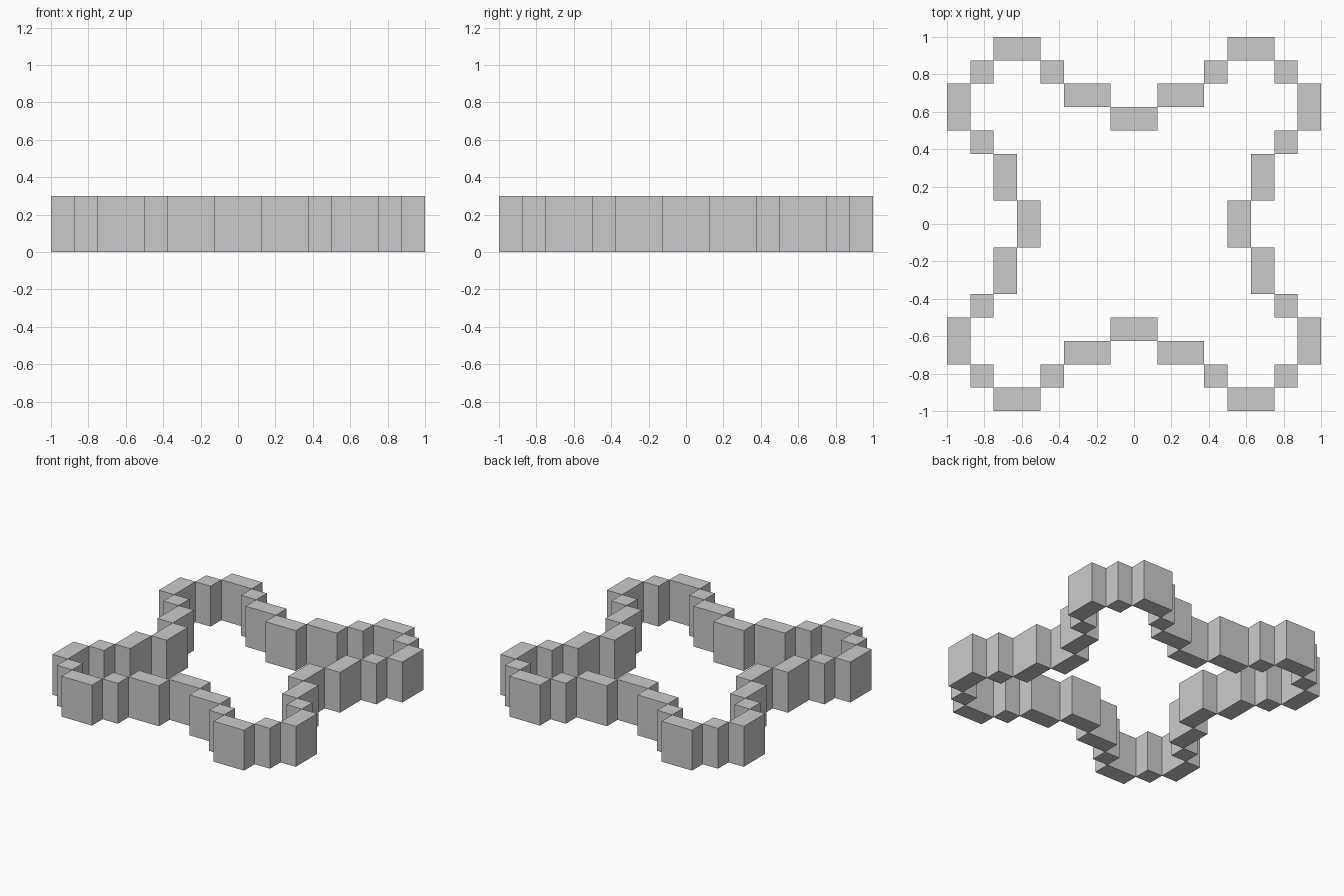
import bpy, bmesh

if "Cube" in bpy.data.objects:
    bpy.data.objects.remove(bpy.data.objects["Cube"])

U = 0.125   # plan grid step
H = 0.30    # wall height

def block(name, x, y, w, d):
    """Wall block from its plan corner and size, in grid steps."""
    bm = bmesh.new()
    bmesh.ops.create_cube(bm, size=1)
    for v in bm.verts:
        v.co = ((x + (v.co.x + 0.5) * w) * U,
                (y + (v.co.y + 0.5) * d) * U,
                (v.co.z + 0.5) * H)
    me = bpy.data.meshes.new(name)
    bm.to_mesh(me)
    bm.free()
    ob = bpy.data.objects.new(name, me)
    bpy.context.collection.objects.link(ob)

# Blocks of one quadrant, repeated in all four corners
quadrant = [
    ("inner_wall_x", 1, 5, 2, 1),
    ("step_x", 3, 6, 1, 1),
    ("end_wall_x", 4, 7, 2, 1),
    ("corner_step", 6, 6, 1, 1),
    ("end_wall_y", 7, 4, 1, 2),
    ("step_y", 6, 3, 1, 1),
    ("inner_wall_y", 5, 1, 1, 2),
]
for sx, side in ((1, "right"), (-1, "left")):
    for sy, end in ((1, "back"), (-1, "front")):
        for name, x, y, w, d in quadrant:
            block(f"{name}_{end}_{side}",
                  x if sx > 0 else -x - w,
                  y if sy > 0 else -y - d, w, d)

# Middle blocks on the four sides
block("middle_wall_back", -1, 4, 2, 1)
block("middle_wall_front", -1, -5, 2, 1)
block("middle_wall_right", 4, -1, 1, 2)
block("middle_wall_left", -5, -1, 1, 2)
